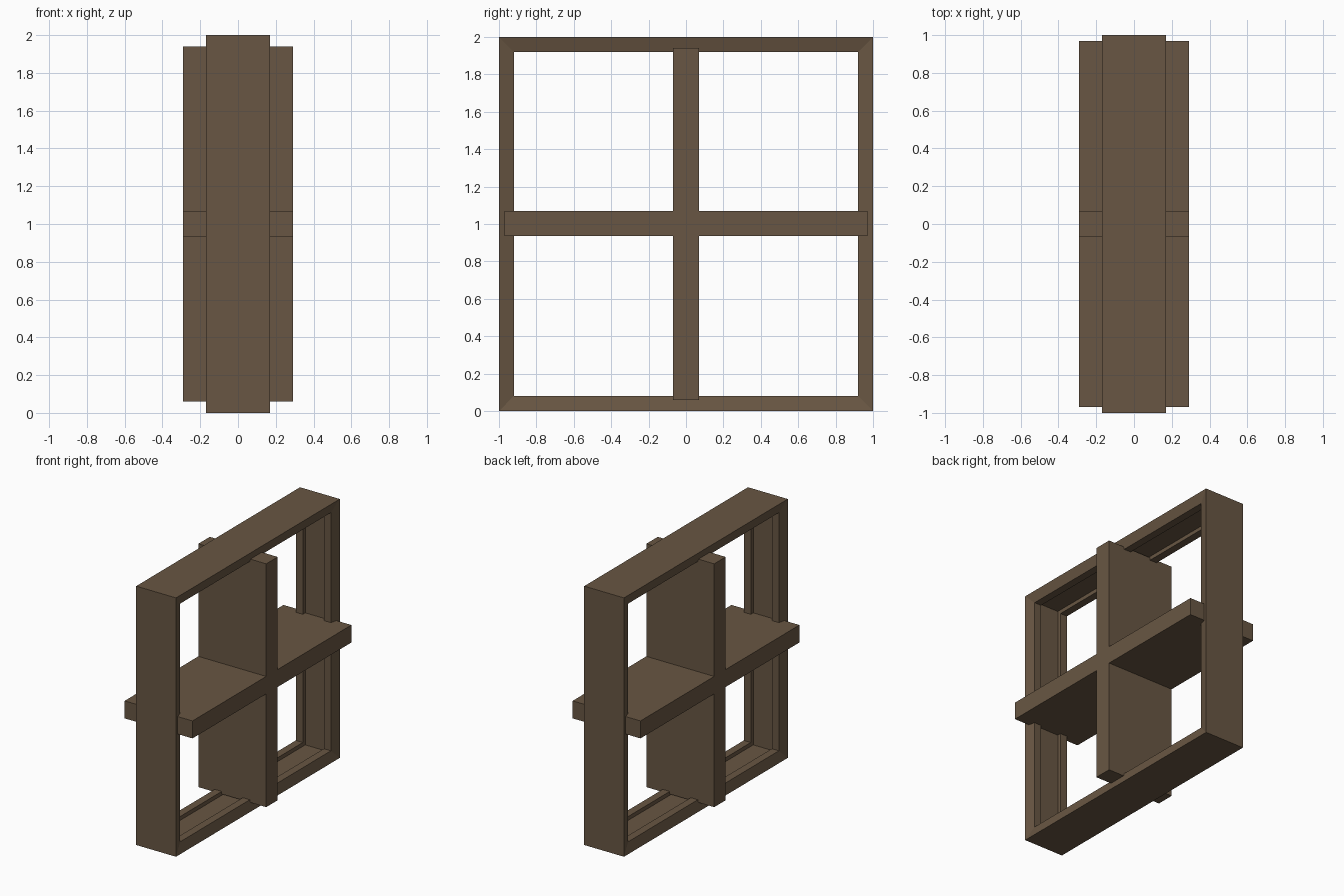
import bpy, bmesh

if "Cube" in bpy.data.objects:
    bpy.data.objects.remove(bpy.data.objects["Cube"])

wood = bpy.data.materials.new("dark brown wood")
wood.diffuse_color = (0.14, 0.094, 0.056, 1)
wood.use_nodes = True
wood.node_tree.nodes["Principled BSDF"].inputs["Base Color"].default_value = wood.diffuse_color


def finish(name, bm):
    bmesh.ops.recalc_face_normals(bm, faces=bm.faces[:])
    mesh = bpy.data.meshes.new(name)
    bm.to_mesh(mesh)
    bm.free()
    mesh.materials.append(wood)
    obj = bpy.data.objects.new(name, mesh)
    bpy.context.collection.objects.link(obj)
    return obj


# Outer frame: mitred square ring, inward-sloping faces, groove along the inside
half = [(0.17, 1.0), (0.15, 0.92), (0.09, 0.92), (0.09, 0.95)]
profile = half + [(-x, r) for x, r in reversed(half)]
bm = bmesh.new()
rings = []
for sy, sz in [(-1, -1), (1, -1), (1, 1), (-1, 1)]:
    rings.append([bm.verts.new((x, sy * r, 1 + sz * r)) for x, r in profile])
n = len(profile)
for i in range(4):
    a, b = rings[i], rings[(i + 1) % 4]
    for j in range(n):
        k = (j + 1) % n
        bm.faces.new((a[j], a[k], b[k], b[j]))
finish("outer_frame", bm)

# Crossed glazing bars: plus-shaped outline extruded through the frame
w, ly = 0.07, 0.97
z0, z1, z2, z3 = 0.06, 0.935, 1.07, 1.94
outline = [(-w, z0), (w, z0), (w, z1), (ly, z1), (ly, z2), (w, z2),
           (w, z3), (-w, z3), (-w, z2), (-ly, z2), (-ly, z1), (-w, z1)]
bm = bmesh.new()
face = bm.faces.new([bm.verts.new((-0.29, y, z)) for y, z in outline])
ext = bmesh.ops.extrude_face_region(bm, geom=[face], use_keep_orig=True)
verts = [g for g in ext["geom"] if isinstance(g, bmesh.types.BMVert)]
bmesh.ops.translate(bm, verts=verts, vec=(0.58, 0, 0))
finish("cross_bars", bm)
